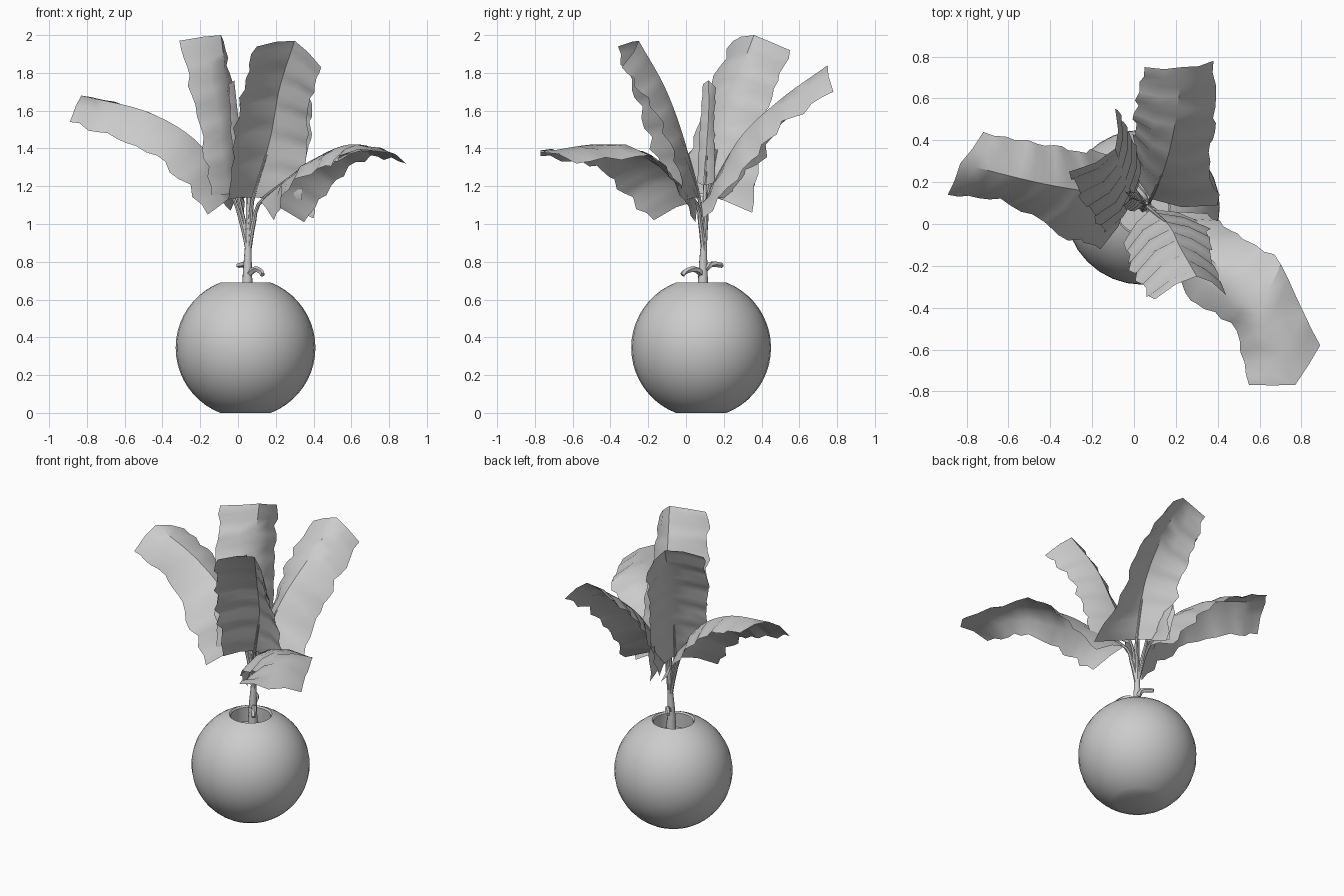
import bpy, bmesh, math, random
from mathutils import Vector

if "Cube" in bpy.data.objects:
    bpy.data.objects.remove(bpy.data.objects["Cube"])

random.seed(4)


def make_object(name, verts, faces, angle=30):
    mesh = bpy.data.meshes.new(name)
    mesh.from_pydata([tuple(v) for v in verts], [], faces)
    bm = bmesh.new()
    bm.from_mesh(mesh)
    bmesh.ops.recalc_face_normals(bm, faces=bm.faces)
    bm.to_mesh(mesh)
    bm.free()
    ob = bpy.data.objects.new(name, mesh)
    bpy.context.collection.objects.link(ob)
    bpy.ops.object.select_all(action='DESELECT')
    ob.select_set(True)
    bpy.context.view_layer.objects.active = ob
    bpy.ops.object.shade_smooth_by_angle(angle=math.radians(angle))
    return ob


def lathe(name, profile, centre, sides=32):
    verts, faces = [], []
    for r, z in profile:
        for i in range(sides):
            a = 2 * math.pi * i / sides
            verts.append((centre[0] + r * math.cos(a), centre[1] + r * math.sin(a), z))
    for k in range(len(profile) - 1):
        for i in range(sides):
            j = (i + 1) % sides
            faces.append((k * sides + i, k * sides + j, (k + 1) * sides + j, (k + 1) * sides + i))
    faces.append(tuple(range(sides)))
    last = (len(profile) - 1) * sides
    faces.append(tuple(last + i for i in range(sides)))
    return make_object(name, verts, faces)


def spline(points, t):
    """Catmull-Rom point at t in 0..1."""
    p = [Vector(q) for q in points]
    p = [2 * p[0] - p[1]] + p + [2 * p[-1] - p[-2]]
    n = len(points) - 1
    k = min(int(t * n), n - 1)
    u = t * n - k
    a, b, c, d = p[k:k + 4]
    return 0.5 * (2 * b + (c - a) * u + (2 * a - 5 * b + 4 * c - d) * u ** 2
                  + (3 * b - a - 3 * c + d) * u ** 3)


def tube(name, points, r0, r1, sides=7, rings=8):
    verts, faces = [], []
    for k in range(rings + 1):
        t = k / rings
        c = spline(points, t)
        d = (spline(points, min(t + .02, 1)) - spline(points, max(t - .02, 0))).normalized()
        u = d.cross(Vector((0.3, 0.9, 0.1))).normalized()
        v = d.cross(u)
        r = r0 + (r1 - r0) * t
        for i in range(sides):
            a = 2 * math.pi * i / sides
            verts.append(c + r * (u * math.cos(a) + v * math.sin(a)))
    for k in range(rings):
        for i in range(sides):
            j = (i + 1) % sides
            faces.append((k * sides + i, k * sides + j, (k + 1) * sides + j, (k + 1) * sides + i))
    faces += [tuple(range(sides)), tuple(rings * sides + i for i in range(sides))]
    return make_object(name, verts, faces, 50)


def leaf(name, left, mid, right, rows=16, ripple=0.012):
    """Arched blade spanned between two ragged edges and a raised midrib, rippled crosswise."""
    verts, faces = [], []
    for k in range(rows + 1):
        t = k / rows
        l, m, r = (spline(c, t) for c in (left, mid, right))
        along = spline(mid, min(t + .03, 1)) - spline(mid, max(t - .03, 0))
        up = (r - l).cross(along).normalized()
        if up.dot(m - (l + r) / 2) < 0:
            up.negate()
        end = k in (0, rows)
        for edge, side in ((l, 0), (r, 1)):
            jag = 0 if end else random.uniform(-0.06, 0.08)
            wave = 0 if end else ripple * (1, 0.2, -1)[(k + side) % 3]
            tip = m + (edge - m) * (1 + jag) + up * wave
            half = m.lerp(tip, 0.5) + up * (0.09 * (edge - m).length + wave * 0.3)
            verts += [tip, half, m] if side == 0 else [half, tip]
    for k in range(rows):
        for i in range(4):
            a = k * 5 + i
            faces.append((a, a + 1, a + 6, a + 5))
    make_object(name, verts, faces, 38)
    # leaf stalk from the trunk to the blade
    tube(name + "_stalk", [(0.055, 0.095, 0.86), (0.033 + mid[0][0] * .4, 0.057 + mid[0][1] * .4, 1.0),
                           mid[0], spline(mid, 0.25) - Vector((0, 0, 0.008))], 0.016, 0.006)


# round pot, cut flat at the bottom and open at the top
R, ZC, C = 0.37, 0.345, (0.04, 0.08)
profile = []
a0 = math.asin(0.345 / R)
for k in range(21):
    a = -a0 + 2 * a0 * k / 20
    profile.append((R * math.cos(a), ZC + R * math.sin(a)))
profile += [(0.125, 0.68), (0.13, 0.58)]
lathe("pot", profile, C)

# trunk and dried stubs
tube("trunk", [(0.05, 0.09, 0.57), (0.05, 0.09, 0.75), (0.055, 0.095, 0.92), (0.06, 0.10, 1.21)], 0.034, 0.008, 8)
tube("stub_front", [(0.05, 0.09, 0.73), (0.09, 0.05, 0.76), (0.12, 0.0, 0.75), (0.13, -0.02, 0.73)], 0.018, 0.013, 5)
tube("stub_back", [(0.05, 0.09, 0.75), (0.05, 0.13, 0.785), (0.02, 0.17, 0.785), (0.0, 0.19, 0.78)], 0.018, 0.013, 5)

# big leaves
leaf("leaf_left",
     [(-0.16, -0.12, 1.05), (-0.36, -0.04, 1.30), (-0.62, 0.11, 1.45), (-0.89, 0.14, 1.54)],
     [(-0.03, 0.11, 1.15), (-0.20, 0.15, 1.42), (-0.47, 0.20, 1.59), (-0.83, 0.29, 1.68)],
     [(-0.04, 0.33, 1.07), (-0.25, 0.35, 1.35), (-0.45, 0.38, 1.53), (-0.72, 0.44, 1.63)])
leaf("leaf_right",
     [(0.19, -0.17, 1.02), (0.28, -0.36, 1.21), (0.48, -0.50, 1.31), (0.55, -0.77, 1.36)],
     [(0.12, 0.05, 1.12), (0.35, -0.15, 1.31), (0.58, -0.42, 1.42), (0.77, -0.77, 1.38)],
     [(0.35, 0.05, 1.01), (0.50, -0.06, 1.21), (0.69, -0.18, 1.35), (0.89, -0.58, 1.32)])
leaf("leaf_back",
     [(-0.02, 0.32, 1.10), (0.00, 0.42, 1.38), (0.01, 0.55, 1.58), (0.05, 0.75, 1.77)],
     [(0.08, 0.12, 1.15), (0.15, 0.28, 1.45), (0.20, 0.50, 1.66), (0.23, 0.75, 1.84)],
     [(0.40, 0.09, 1.03), (0.36, 0.32, 1.30), (0.38, 0.50, 1.52), (0.38, 0.78, 1.70)])
leaf("leaf_front",
     [(-0.05, -0.09, 1.13), (-0.02, -0.18, 1.42), (0.02, -0.28, 1.70), (0.10, -0.36, 1.94)],
     [(0.08, 0.07, 1.14), (0.17, -0.01, 1.45), (0.22, -0.11, 1.72), (0.30, -0.25, 1.97)],
     [(0.34, 0.00, 1.13), (0.37, -0.08, 1.40), (0.38, -0.20, 1.65), (0.44, -0.34, 1.83)])
leaf("leaf_tall",
     [(-0.14, -0.04, 1.15), (-0.19, 0.03, 1.42), (-0.24, 0.13, 1.72), (-0.31, 0.25, 1.97)],
     [(0.00, 0.12, 1.16), (-0.03, 0.18, 1.48), (-0.06, 0.27, 1.76), (-0.09, 0.36, 2.00)],
     [(0.03, 0.35, 1.06), (0.00, 0.39, 1.42), (-0.04, 0.46, 1.70), (-0.09, 0.55, 1.92)])
# young leaf, still folded
leaf("leaf_young",
     [(0.00, 0.06, 1.22), (-0.03, 0.07, 1.42), (-0.04, 0.08, 1.58), (-0.05, 0.09, 1.74)],
     [(0.05, 0.10, 1.20), (0.02, 0.11, 1.42), (0.00, 0.12, 1.58), (-0.02, 0.12, 1.76)],
     [(0.02, 0.15, 1.22), (-0.01, 0.15, 1.42), (-0.03, 0.15, 1.58), (-0.05, 0.16, 1.72)], ripple=0.004)
